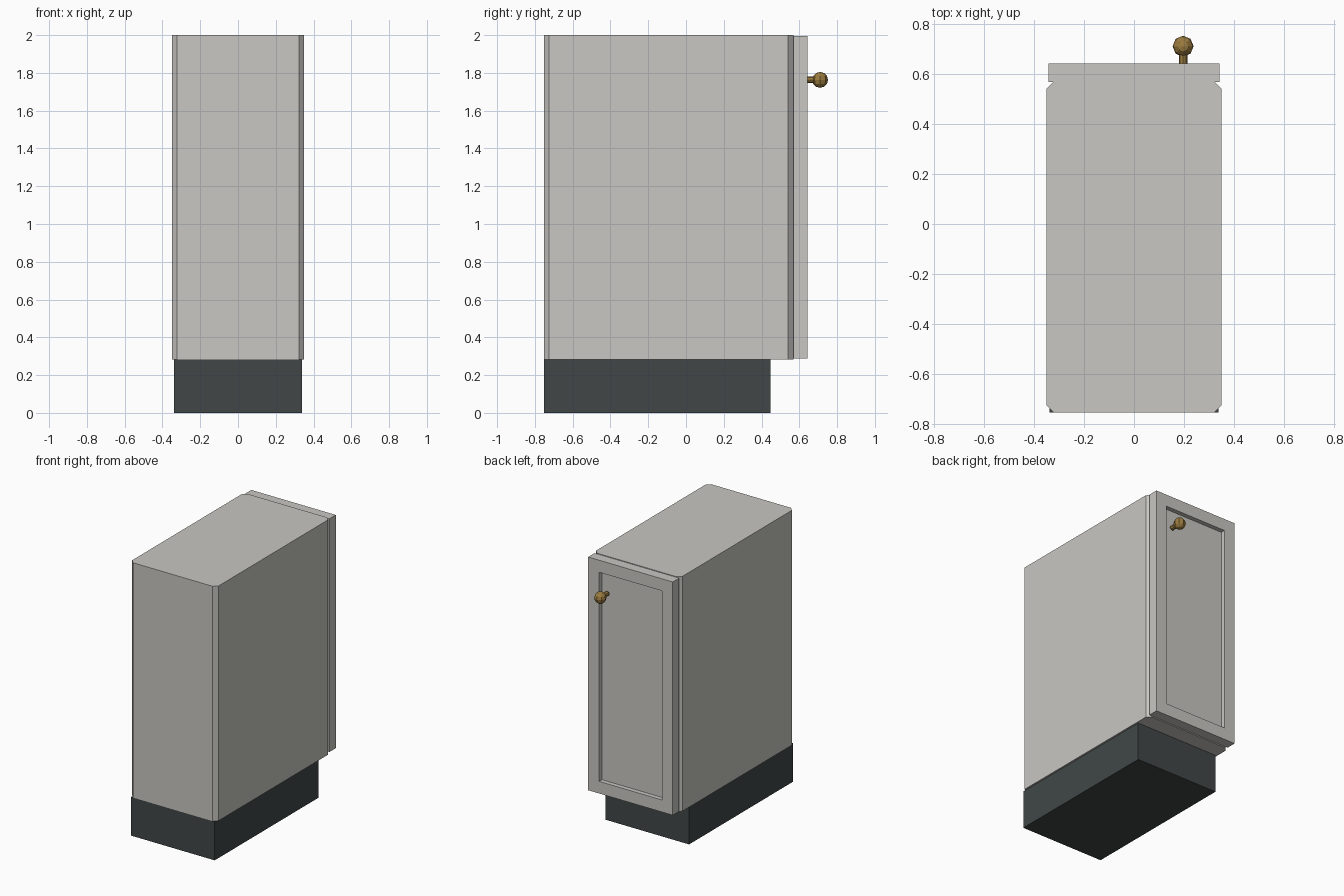
import bpy, bmesh, math
from mathutils import Matrix

if "Cube" in bpy.data.objects:
    bpy.data.objects.remove(bpy.data.objects["Cube"])


def material(name, rgb):
    m = bpy.data.materials.new(name)
    m.diffuse_color = (*rgb, 1)
    m.use_nodes = True
    m.node_tree.nodes["Principled BSDF"].inputs["Base Color"].default_value = m.diffuse_color
    return m


GREY = material("warm grey paint", (0.58, 0.57, 0.54))
DARK = material("dark plinth", (0.052, 0.062, 0.062))
BRASS = material("brass", (0.33, 0.20, 0.05))


def finish(bm, name, mat):
    bmesh.ops.recalc_face_normals(bm, faces=bm.faces)
    mesh = bpy.data.meshes.new(name)
    bm.to_mesh(mesh)
    bm.free()
    mesh.materials.append(mat)
    ob = bpy.data.objects.new(name, mesh)
    bpy.context.collection.objects.link(ob)
    return ob


def box(lo, hi):
    bm = bmesh.new()
    bmesh.ops.create_cube(bm, size=1)
    for v in bm.verts:
        for i in range(3):
            v.co[i] = lo[i] if v.co[i] < 0 else hi[i]
    return bm


# Recessed plinth
finish(box((-0.338, -0.752, 0), (0.338, 0.447, 0.282)), "plinth", DARK)

# Carcass with chamfered upright corners
bm = box((-0.35, -0.752, 0.282), (0.35, 0.568, 2.0))
uprights = [e for e in bm.edges if abs(e.verts[0].co.z - e.verts[1].co.z) > 1]
bmesh.ops.bevel(bm, geom=uprights, offset=0.028, segments=1, affect='EDGES')
finish(bm, "carcass", GREY)

# Door with a straight-sided sunken panel
bm = box((-0.342, 0.568, 0.289), (0.342, 0.642, 1.995))
bm.normal_update()
face = [f for f in bm.faces if f.normal.y > 0.9]
bmesh.ops.inset_region(bm, faces=face, thickness=0.125)
panel = bmesh.ops.extrude_face_region(bm, geom=face)
bmesh.ops.delete(bm, geom=face, context='FACES')
verts = [g for g in panel['geom'] if isinstance(g, bmesh.types.BMVert)]
bmesh.ops.translate(bm, verts=verts, vec=(0, -0.033, 0))
finish(bm, "door", GREY)

# Knob: stem and faceted ball
KX, KZ = 0.196, 1.763
bm = bmesh.new()
bmesh.ops.create_cone(bm, cap_ends=True, segments=8, radius1=0.017, radius2=0.017, depth=0.08,
                      matrix=Matrix.Translation((KX, 0.67, KZ)) @ Matrix.Rotation(math.pi / 2, 4, 'X'))
finish(bm, "knob_stem", BRASS)
bm = bmesh.new()
bmesh.ops.create_uvsphere(bm, u_segments=8, v_segments=6, radius=0.042,
                          matrix=Matrix.Translation((KX, 0.71, KZ)))
finish(bm, "knob_ball", BRASS)
